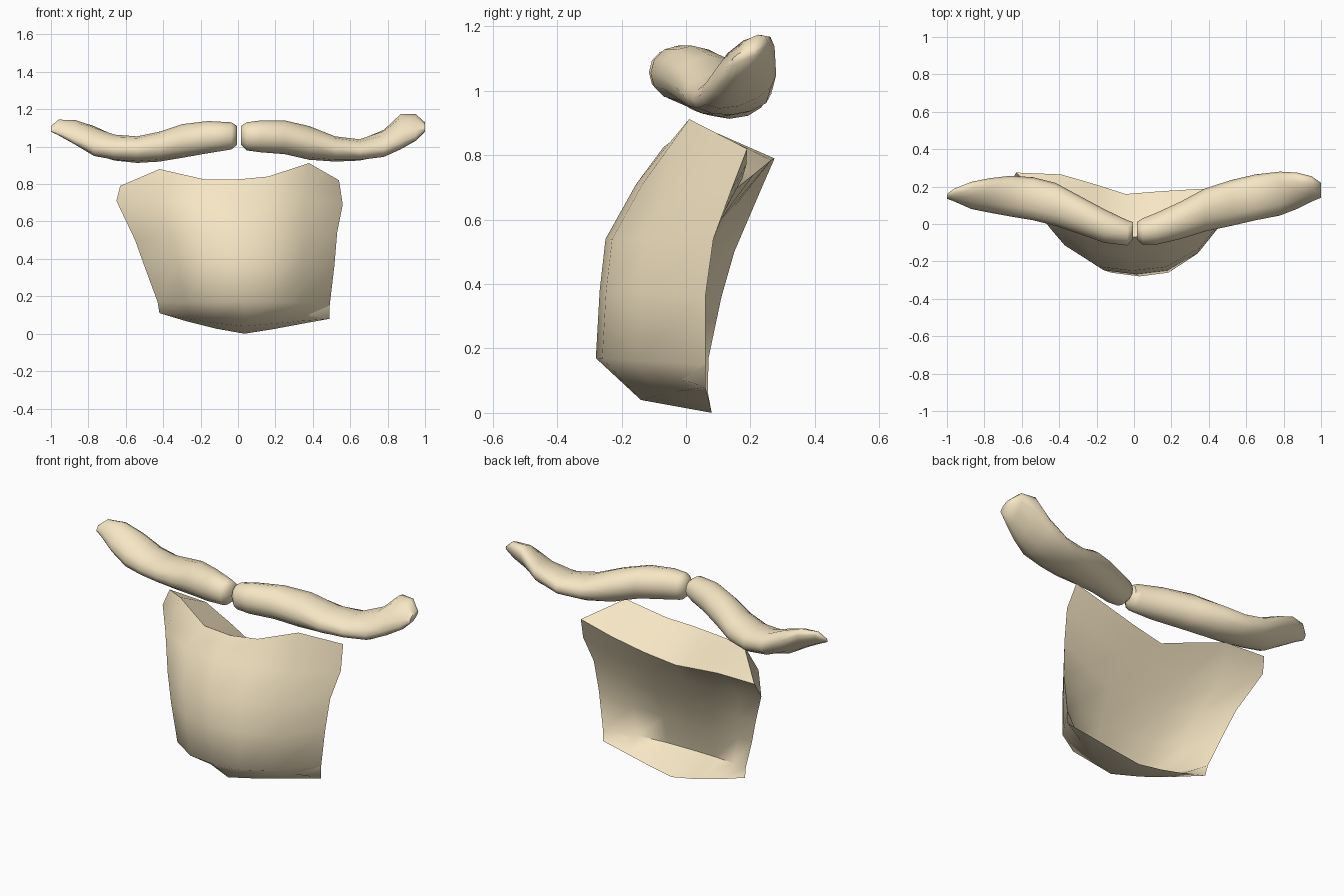
import bpy, bmesh, math

if "Cube" in bpy.data.objects:
    bpy.data.objects.remove(bpy.data.objects["Cube"])


def make_object(name, rings, cap_ends):
    """Skin a list of equal-length rings; cap_ends(bm, ring) closes both ends."""
    bm = bmesh.new()
    loops = [[bm.verts.new(p) for p in ring] for ring in rings]
    n = len(loops[0])
    for a, b in zip(loops, loops[1:]):
        for i in range(n):
            j = (i + 1) % n
            bm.faces.new((a[i], a[j], b[j], b[i]))
    cap_ends(bm, loops[0])
    cap_ends(bm, loops[-1])
    bmesh.ops.recalc_face_normals(bm, faces=bm.faces)
    mesh = bpy.data.meshes.new(name)
    bm.to_mesh(mesh)
    bm.free()
    ob = bpy.data.objects.new(name, mesh)
    bpy.context.collection.objects.link(ob)
    mat = bpy.data.materials.get("bone") or bpy.data.materials.new("bone")
    mat.diffuse_color = (0.92, 0.79, 0.55, 1)
    mat.use_nodes = True
    mat.node_tree.nodes["Principled BSDF"].inputs["Base Color"].default_value = mat.diffuse_color
    mesh.materials.append(mat)
    bpy.context.view_layer.objects.active = ob
    ob.select_set(True)
    bpy.ops.object.shade_smooth_by_angle(angle=math.radians(65))
    ob.select_set(False)
    return ob


# Chest plate: crescent rings, bulging front and hollow back
COLS = 7


def arc(row, ymid, zmid, power):
    xl, xr, yl, yr, zl, zr = row[:6]
    pts = []
    for i in range(COLS):
        u = i / (COLS - 1)
        w = 1 - abs(2 * u - 1) ** power
        y, z = yl + (yr - yl) * u, zl + (zr - zl) * u
        pts.append((xl + (xr - xl) * u, y + (ymid - y) * w, z + (zmid - z) * w))
    return pts


def plate_cap(bm, ring):
    front = ring[:COLS]
    back = [ring[0]] + ring[:COLS - 1:-1] + [ring[COLS - 1]]
    for i in range(COLS - 1):
        vs = list(dict.fromkeys((front[i], front[i + 1], back[i + 1], back[i])))
        bm.faces.new(vs)


# left x, right x, left y, right y, left z, right z, front y, front z, back y, back z
rows = [
    (-.42, .49, .06, .06, .11, .08, -.14, .04, .08, .00),
    (-.43, .49, .07, .06, .17, .15, -.28, .17, -.10, .09),
    (-.50, .515, .11, .06, .36, .36, -.268, .38, -.06, .25),
    (-.55, .53, .15, .085, .50, .54, -.25, .54, .02, .43),
    (-.65, .56, .24, .14, .71, .69, -.155, .71, .10, .59),
    (-.63, .54, .275, .19, .79, .82, -.06, .83, .16, .70),
]
rings = []
for k, r in enumerate(rows):
    front = arc(r, r[6], r[7], 1.2 if k == 0 else 2.6)
    back = arc(r, r[8], r[9], 1.2 if k in (0, 5) else 2.6)
    if k == 5:  # raised shoulders on the front edge, thick left corner behind
        front[1:6] = [(-.42, .07, .88), (-.18, -.05, .825), (0, -.07, .825),
                      (.16, -.05, .84), (.38, .01, .912)]
        back[1] = (-.39, .265, .785)
        back[2] = (-.20, .21, .74)
    rings.append(front + back[5:0:-1])
make_object("chest_plate", rings, plate_cap)


# Collar bones: skewed elliptical sections along x
def collar_bone(name, sections, sides=12):
    rings = []
    for x, y0, y1, z0, z1, skew in sections:
        ring = []
        for i in range(sides):
            t = 2 * math.pi * i / sides
            ring.append((x, (y0 + y1) / 2 + (y1 - y0) / 2 * math.cos(t),
                         (z0 + z1) / 2 + (z1 - z0) / 2 * math.sin(t + skew)))
        rings.append(ring)
    make_object(name, rings, lambda bm, ring: bm.faces.new(ring))


# x, near y, far y, low z, high z, skew
collar_bone("right_collar_bone", [
    (.015, -.08, .01, 1.01, 1.11, 0),
    (.045, -.11, .03, .98, 1.13, 0),
    (.12, -.11, .06, .97, 1.14, 0),
    (.25, -.08, .12, .96, 1.14, 0),
    (.38, -.04, .19, .93, 1.11, 0),
    (.52, -.01, .235, .92, 1.055, 0),
    (.65, .02, .265, .925, 1.04, .15),
    (.78, .045, .28, .945, 1.09, .45),
    (.87, .08, .275, .985, 1.175, .65),
    (.95, .12, .255, 1.03, 1.175, .7),
    (1.0, .14, .22, 1.08, 1.13, .7),
])
collar_bone("left_collar_bone", [
    (-.005, -.08, .01, 1.01, 1.11, 0),
    (-.035, -.115, .02, .985, 1.13, 0),
    (-.16, -.10, .08, .965, 1.137, 0),
    (-.30, -.05, .155, .94, 1.12, 0),
    (-.42, -.01, .22, .92, 1.08, 0),
    (-.54, .02, .25, .913, 1.055, 0),
    (-.66, .04, .258, .925, 1.065, .15),
    (-.77, .06, .245, .95, 1.11, .45),
    (-.87, .08, .225, 1.01, 1.143, .65),
    (-.96, .12, .19, 1.06, 1.145, .7),
    (-1.0, .135, .16, 1.08, 1.11, .7),
])
